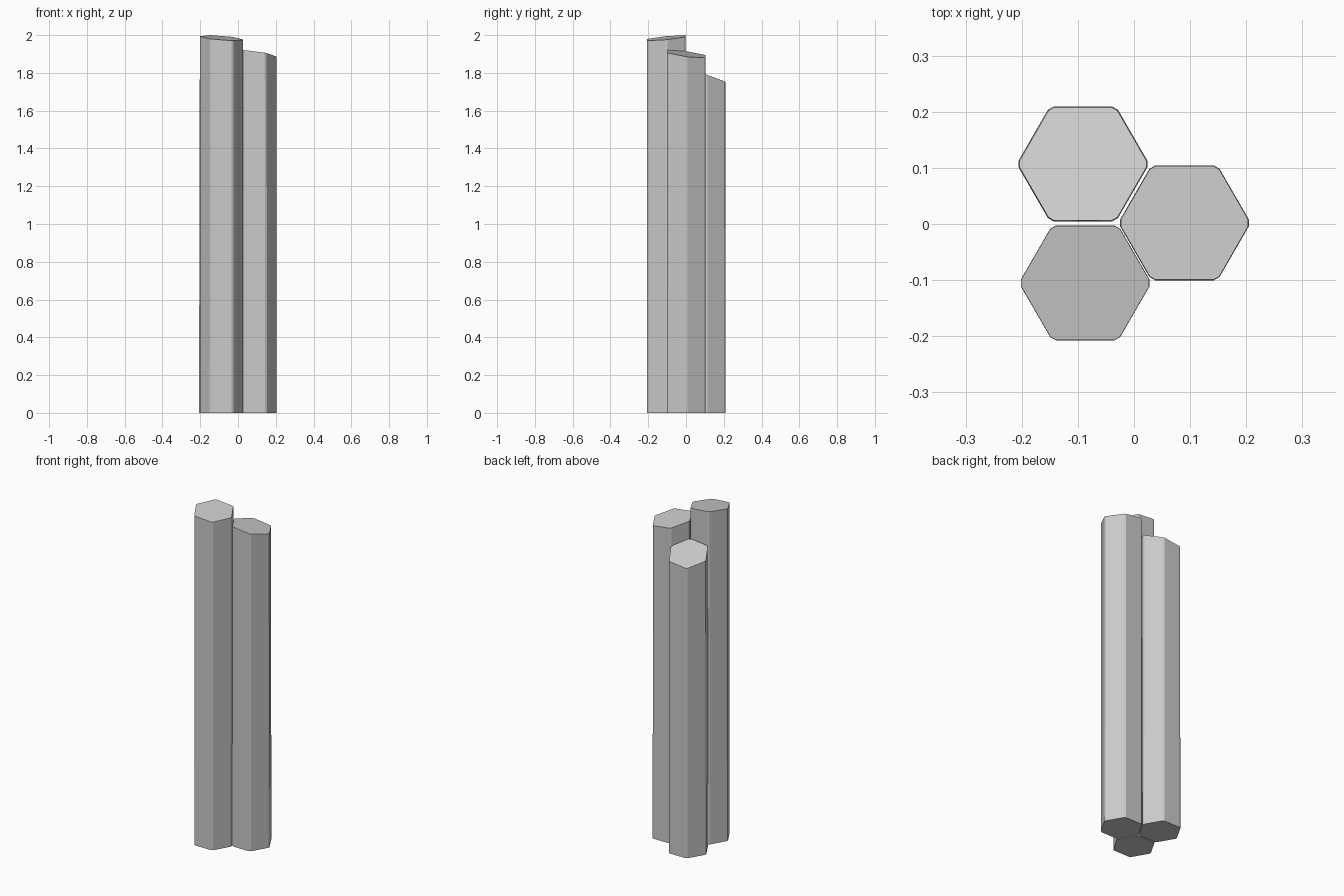
import bpy, bmesh, math
from mathutils import Vector

if "Cube" in bpy.data.objects:
    bpy.data.objects.remove(bpy.data.objects["Cube"])

RADIUS = 0.1182   # sharp hexagon corner radius
CUT = 0.007       # length trimmed off each corner


def hexagon():
    """Hexagon outline with slightly clipped corners."""
    corners = [Vector((RADIUS * math.cos(math.radians(60 * i)),
                       RADIUS * math.sin(math.radians(60 * i)))) for i in range(6)]
    pts = []
    for i, c in enumerate(corners):
        for other in (corners[i - 1], corners[(i + 1) % 6]):
            pts.append(c + (other - c).normalized() * CUT)
    return pts


def column(name, cx, cy, height, slope_x, slope_y, taper):
    """Hexagonal column whose top is cut by a tilted plane."""
    bm = bmesh.new()
    base, top = [], []
    for p in hexagon():
        base.append(bm.verts.new((cx + p.x, cy + p.y, 0)))
        q = p * taper
        z = height + slope_x * q.x + slope_y * q.y
        top.append(bm.verts.new((cx + q.x, cy + q.y, z)))
    n = len(base)
    for i in range(n):
        j = (i + 1) % n
        bm.faces.new((base[i], base[j], top[j], top[i]))
    bm.faces.new(top)
    bm.faces.new(base[::-1])
    mesh = bpy.data.meshes.new(name)
    bm.to_mesh(mesh)
    bm.free()
    obj = bpy.data.objects.new(name, mesh)
    bpy.context.collection.objects.link(obj)
    return obj


# Three basalt-like columns packed around the origin
column("front_column", -0.087, -0.105, 1.985, -0.08, 0.10, 0.995)
column("right_column", 0.090, 0.002, 1.900, -0.125, -0.13, 0.99)
column("back_column", -0.091, 0.107, 1.777, 0.12, -0.30, 0.985)
